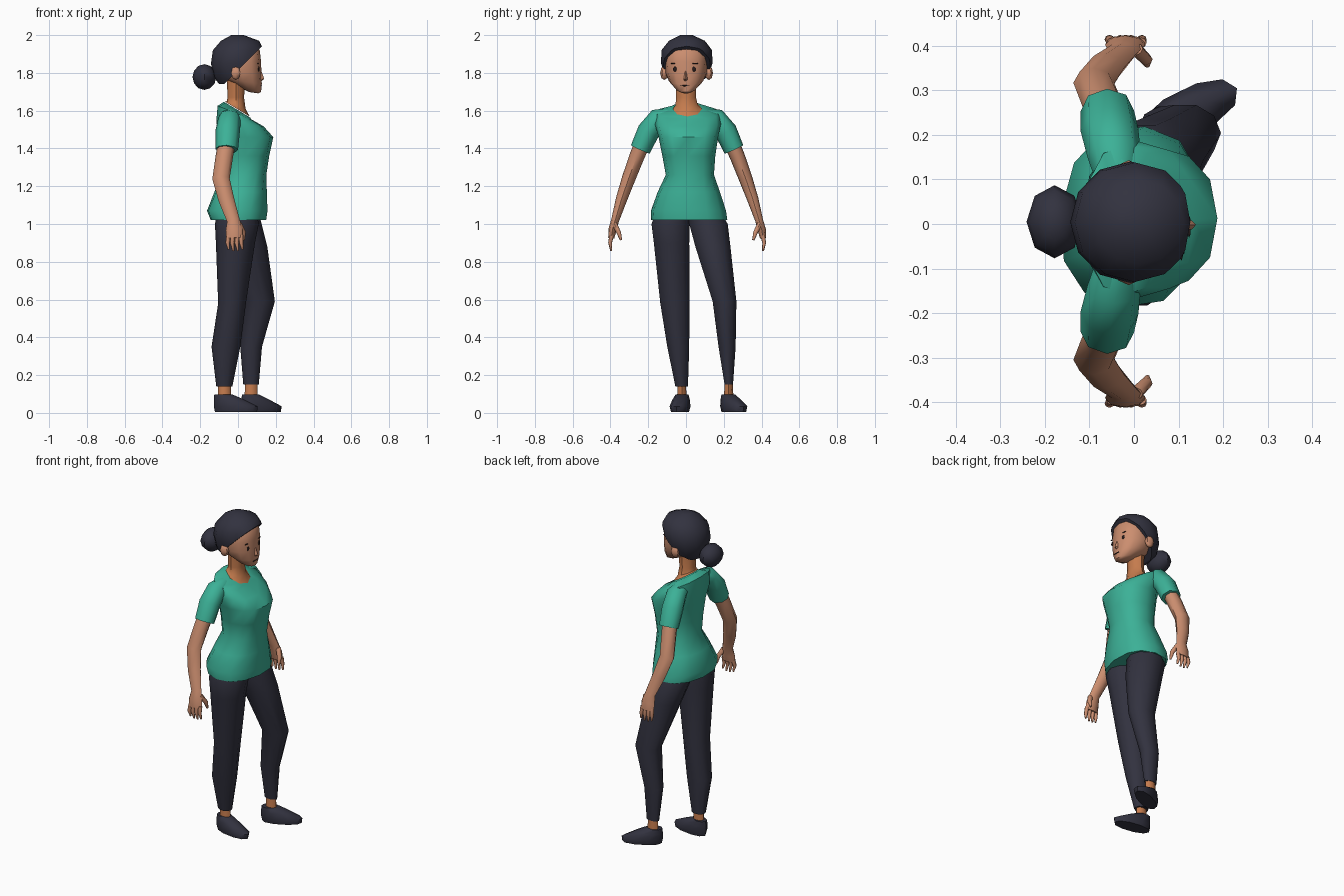
import bpy, bmesh, math
from mathutils import Vector

if "Cube" in bpy.data.objects:
    bpy.data.objects.remove(bpy.data.objects["Cube"])


def material(name, rgb):
    m = bpy.data.materials.new(name)
    m.diffuse_color = (*rgb, 1)
    m.use_nodes = True
    m.node_tree.nodes["Principled BSDF"].inputs["Base Color"].default_value = m.diffuse_color
    return m


SKIN = material("skin", (0.60, 0.27, 0.16))
WARM = material("warm_skin", (0.56, 0.20, 0.075))
TEAL = material("teal_cloth", (0.045, 0.44, 0.31))
NAVY = material("dark_navy", (0.032, 0.032, 0.05))
INK = material("dark_detail", (0.02, 0.012, 0.012))


def finish(bm, name, mat, angle=50):
    bmesh.ops.recalc_face_normals(bm, faces=bm.faces[:])
    me = bpy.data.meshes.new(name)
    bm.to_mesh(me)
    bm.free()
    me.materials.append(mat)
    ob = bpy.data.objects.new(name, me)
    bpy.context.collection.objects.link(ob)
    bpy.ops.object.select_all(action='DESELECT')
    ob.select_set(True)
    bpy.context.view_layer.objects.active = ob
    bpy.ops.object.shade_smooth_by_angle(angle=math.radians(angle))
    return ob


def skin_rings(rings):
    bm = bmesh.new()
    vs = [[bm.verts.new(p) for p in r] for r in rings]
    n = len(vs[0])
    for a, b in zip(vs, vs[1:]):
        for i in range(n):
            j = (i + 1) % n
            bm.faces.new((a[i], a[j], b[j], b[i]))
    bm.faces.new(vs[0])
    bm.faces.new(vs[-1])
    return bm


def stack(spans, n=10, box=1.0):
    """Level rings given as z, x0, x1, y0, y1 and optional tilt, turn."""
    rings = []
    for z, x0, x1, y0, y1, *more in spans:
        tilt, turn = (list(more) + [0, 0])[:2]
        c, s = math.cos(math.radians(turn)), math.sin(math.radians(turn))
        ring = []
        for i in range(n):
            a = 2 * math.pi * i / n
            u, v = [math.copysign(abs(t) ** box, t) for t in (math.cos(a), math.sin(a))]
            u, v = u * (x1 - x0) / 2, v * (y1 - y0) / 2
            dx = u * c - v * s
            ring.append(((x0 + x1) / 2 + dx, (y0 + y1) / 2 + u * s + v * c, z + tilt * dx))
        rings.append(ring)
    return skin_rings(rings)


def tube(points, n=8):
    """Rings square to a path given as x, y, z, radius along x, radius across."""
    ps = [Vector(p[:3]) for p in points]
    rings = []
    for i, p in enumerate(points):
        t = (ps[min(i + 1, len(ps) - 1)] - ps[max(i - 1, 0)]).normalized()
        u = (Vector((1, 0, 0)) - t * t.x).normalized()
        v = t.cross(u)
        rings.append([ps[i] + u * p[3] * math.cos(2 * math.pi * k / n)
                      + v * p[4] * math.sin(2 * math.pi * k / n) for k in range(n)])
    return skin_rings(rings)


def ball(name, centre, radii, mat, u=8, v=6):
    bm = bmesh.new()
    bmesh.ops.create_uvsphere(bm, u_segments=u, v_segments=v, radius=1)
    for w in bm.verts:
        w.co = Vector(centre) + Vector([a * b for a, b in zip(w.co, radii)])
    return finish(bm, name, mat)


# shirt
finish(stack([
    (1.02, -.145, .15, -.185, .22, 0, -6), (1.07, -.165, .157, -.187, .213, 0, -6),
    (1.17, -.125, .153, -.15, .18, 0, -4), (1.26, -.088, .15, -.107, .148),
    (1.36, -.09, .165, -.125, .155), (1.46, -.10, .187, -.145, .17),
    (1.53, -.115, .135, -.165, .185, -.1), (1.59, -.108, .07, -.16, .178, -.4),
    (1.605, -.075, .065, -.075, .09, -.6)], 12, .85), "shirt", TEAL)

# neck and bare neckline
finish(stack([
    (1.609, -.07, .062, -.07, .085, -.6), (1.63, -.06, .04, -.055, .062, -.4),
    (1.67, -.055, .032, -.053, .053), (1.78, -.06, .04, -.053, .053)], 8), "neck", WARM)

# head
head = finish(stack([
    (1.695, .06, .108, -.022, .022, -.15), (1.715, -.005, .122, -.055, .052, -.25),
    (1.755, -.07, .126, -.09, .09, -.15), (1.80, -.09, .124, -.108, .11),
    (1.86, -.10, .122, -.112, .114), (1.92, -.09, .115, -.105, .11),
    (1.96, -.05, .08, -.06, .06)], 12, .9), "head", SKIN)
finish(stack([
    (1.755, .11, .122, -.010, .006), (1.768, .10, .139, -.014, .010),
    (1.81, .11, .124, -.006, .002)], 6), "nose", SKIN)
for s in (-1, 1):
    ball("ear", (-.012, s * .118 + .003, 1.80), (.028, .022, .038), SKIN, 6, 4)

# hair, sliced along the sloping hairline
bm = stack([
    (1.74, -.10, .03, -.07, .075), (1.78, -.13, .09, -.11, .118),
    (1.85, -.143, .125, -.132, .14), (1.92, -.133, .137, -.13, .138),
    (1.97, -.09, .112, -.09, .10), (2.0, -.035, .03, -.03, .035)], 12)
cut = bmesh.ops.bisect_plane(bm, geom=bm.verts[:] + bm.edges[:] + bm.faces[:],
                             plane_co=(.04, 0, 1.855), plane_no=(1, 0, -1), clear_outer=True)
bmesh.ops.holes_fill(bm, edges=[e for e in bm.edges if e.is_boundary], sides=0)
finish(bm, "hair", NAVY)
ball("hair_bun", (-.178, .005, 1.778), (.063, .082, .068), NAVY)

# face details sit on the head surface
bpy.context.view_layer.update()
for name, y, z, ry, rz in (("eye", -.058, 1.82, .011, .013), ("eye", .042, 1.82, .011, .013),
                           ("eyebrow", -.062, 1.85, .02, .003), ("eyebrow", .046, 1.85, .02, .003),
                           ("mouth", -.006, 1.732, .025, .003)):
    hit, where, *_ = head.ray_cast(Vector((1, y, z)), Vector((-1, 0, 0)))
    ball(name, where, (.004, ry, rz), INK)

# sleeves, arms and hands
for s in (-1, 1):
    side = "right" if s < 0 else "left"
    o = .006  # body leans slightly to its left

    def arm(points):
        return tube([(x, s * y + o, z, a, b) for x, y, z, a, b in points])

    finish(arm([(-.04, .09, 1.575, .045, .04), (-.045, .15, 1.557, .06, .058),
                (-.055, .205, 1.49, .065, .06), (-.06, .248, 1.395, .06, .054)]),
           side + "_sleeve", TEAL)
    finish(arm([(-.06, .235, 1.43, .045, .042), (-.072, .265, 1.36, .046, .04),
                (-.09, .31, 1.24, .046, .036), (-.062, .348, 1.13, .042, .03),
                (-.025, .381, 1.02, .034, .021), (-.02, .395, .97, .045, .022),
                (-.018, .402, .925, .043, .016)]), side + "_arm", SKIN)
    for i in range(4):
        x = -.05 + i * .022
        finish(arm([(x, .40, .94, .012, .012), (x * 1.1, .408, .90, .011, .010),
                    (x * 1.1 + .006, .402, .857 + .008 * (i in (0, 3)), .005, .005)]),
               side + "_finger", SKIN)
    finish(arm([(.005, .385, 1.0, .016, .014), (.028, .362, .955, .014, .012),
                (.03, .35, .915, .006, .006)]), side + "_thumb", SKIN)

# trouser legs
legs = {
    "right": [(1.06, -.11, .10, -.165, .02), (1.0, -.122, .11, -.188, .025),
              (.90, -.117, .09, -.175, .022), (.58, -.105, .042, -.14, .022),
              (.35, -.14, .012, -.102, .02), (.14, -.115, -.03, -.058, .012)],
    "left": [(1.06, -.10, .11, .01, .19), (1.0, -.10, .125, .012, .226),
             (.88, -.06, .155, .045, .24), (.59, .035, .195, .138, .27),
             (.35, .012, .127, .17, .265), (.15, .028, .11, .203, .25)]}
for side, spans in legs.items():
    finish(stack(spans, 10), side + "_trouser_leg", NAVY)

# ankles and shoes
for side, ax, ay, turn in (("right", -.072, -.022, -9), ("left", .07, .226, 26)):
    finish(stack([(.07, ax - .035, ax + .035, ay - .026, ay + .026),
                  (.18, ax - .033, ax + .033, ay - .02, ay + .02)], 8), side + "_ankle", WARM)
    c, d = math.cos(math.radians(turn)), math.sin(math.radians(turn))
    shoe = []
    for z, shift, rx, ry in ((.006, .062, .113, .044), (.035, .061, .118, .052),
                             (.07, .025, .082, .044), (.098, -.006, .048, .033)):
        x, y = ax + shift * c, ay + shift * d
        shoe.append((z, x - rx, x + rx, y - ry, y + ry, 0, turn))
    finish(stack(shoe, 10, .9), side + "_shoe", NAVY)
